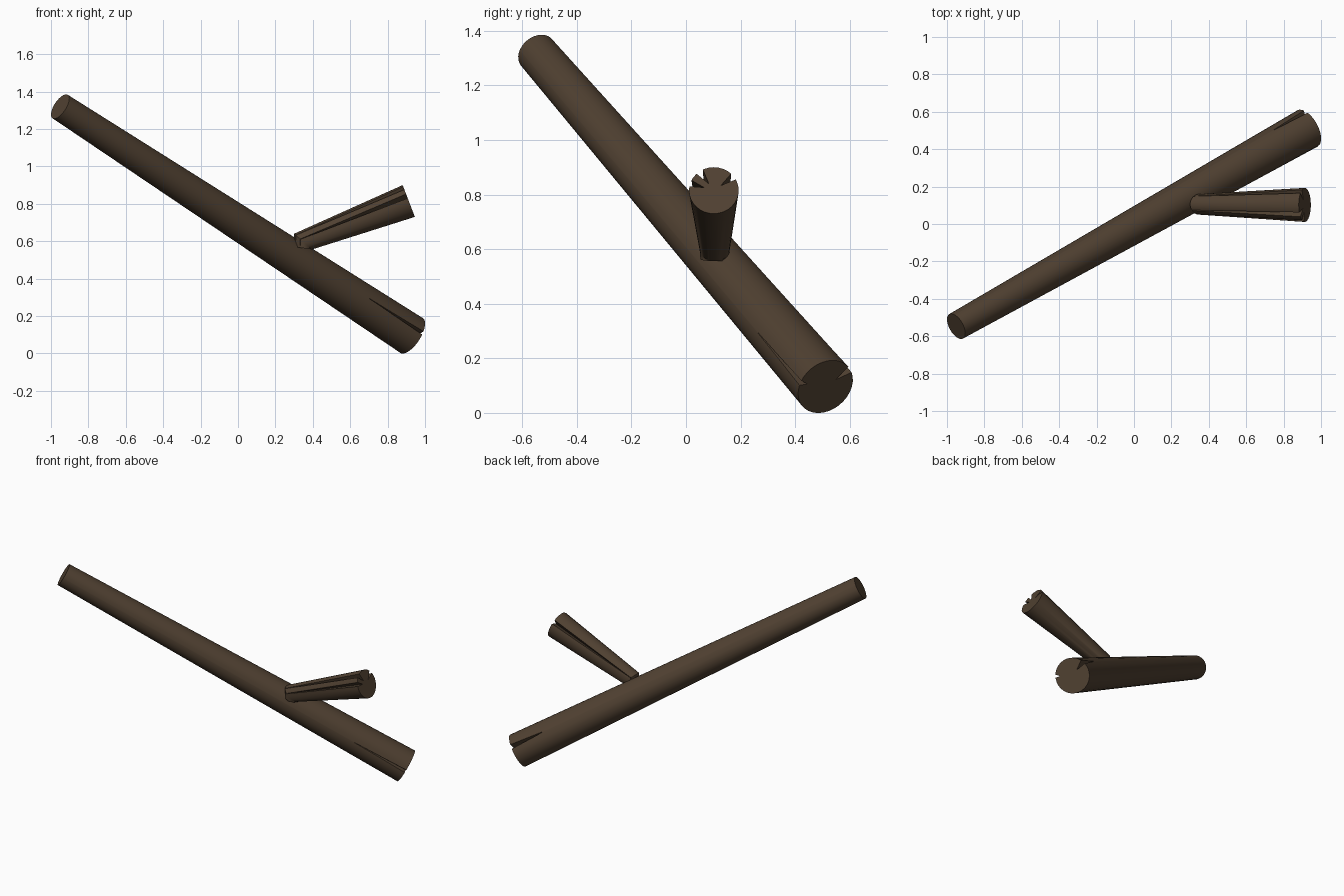
import bpy, bmesh
from math import sin, cos, radians
from mathutils import Vector

if "Cube" in bpy.data.objects:
    bpy.data.objects.remove(bpy.data.objects["Cube"])

bark = bpy.data.materials.new("bark")
bark.diffuse_color = (0.08, 0.052, 0.031, 1)
bark.use_nodes = True
bark.node_tree.nodes["Principled BSDF"].inputs["Base Color"].default_value = bark.diffuse_color
SIDES = 32


def section(center, u, v, cracks, amounts):
    """Round cross-section with V-shaped cracks (angle, half width, relative depth)."""
    pts = []
    for i in range(SIDES):
        a = 360 * i / SIDES
        if all(abs((a - c[0] + 180) % 360 - 180) > c[1] + 2 for c in cracks):
            pts.append((a, 1.0))
    for (ang, half, depth), k in zip(cracks, amounts):
        w = half * max(k, 0.12)
        pts += [(ang - w, 1.0), (ang, 1 - depth * k), (ang + w, 1.0)]
    pts.sort()
    return [center + r * (cos(radians(a)) * u + sin(radians(a)) * v) for a, r in pts]


def loft(name, rings):
    """Skin a list of matching rings and cap both ends."""
    bm = bmesh.new()
    loops = [[bm.verts.new(p) for p in ring] for ring in rings]
    n = len(loops[0])
    for a, b in zip(loops, loops[1:]):
        for i in range(n):
            j = (i + 1) % n
            bm.faces.new((a[i], a[j], b[j], b[i]))
    bm.faces.new(loops[0][::-1])
    bm.faces.new(loops[-1])
    bmesh.ops.recalc_face_normals(bm, faces=bm.faces)
    me = bpy.data.meshes.new(name)
    bm.to_mesh(me)
    bm.free()
    me.materials.append(bark)
    ob = bpy.data.objects.new(name, me)
    bpy.context.collection.objects.link(ob)
    bpy.ops.object.select_all(action='DESELECT')
    ob.select_set(True)
    bpy.context.view_layer.objects.active = ob
    bpy.ops.object.shade_smooth_by_angle(angle=radians(30))


# Main log: tapered, with two cracks opening towards the thick end
top, foot = Vector((-0.951, -0.547, 1.32)), Vector((0.928, 0.511, 0.096))
axis = (foot - top).normalized()
u = Vector((-axis.y, axis.x, 0)).normalized()
v = u.cross(axis)
if v.z < 0:
    v = -v
log_cracks = [(41, 8, 0.6), (172, 5, 0.28)]
starts = [0.91, 0.85]
rings = []
for t in (0, 0.85, 0.91, 1):
    r = 0.075 + 0.036 * t
    amounts = [max(0, (t - s) / (1 - s)) for s in starts]
    rings.append(section(top.lerp(foot, t), u * r, v * r, log_cracks, amounts))
loft("main_log", rings)

# Side branch: bent root, flaring to a split end
branch_cracks = [(37, 9, 0.65), (125, 9, 0.65), (162, 8, 0.6)]
root = [
    ((0.348, 0.105, 0.563), 0.052, (-0.046, 0, 0.007), 0),
    ((0.348, 0.105, 0.598), 0.055, (-0.048, 0, 0.042), 0.15),
    ((0.913, 0.102, 0.815), 0.091, (-0.0325, 0, 0.085), 1),
]
loft("side_branch", [section(Vector(c), Vector((0, ru, 0)), Vector(rv), branch_cracks, [k] * 3)
                     for c, ru, rv, k in root])
